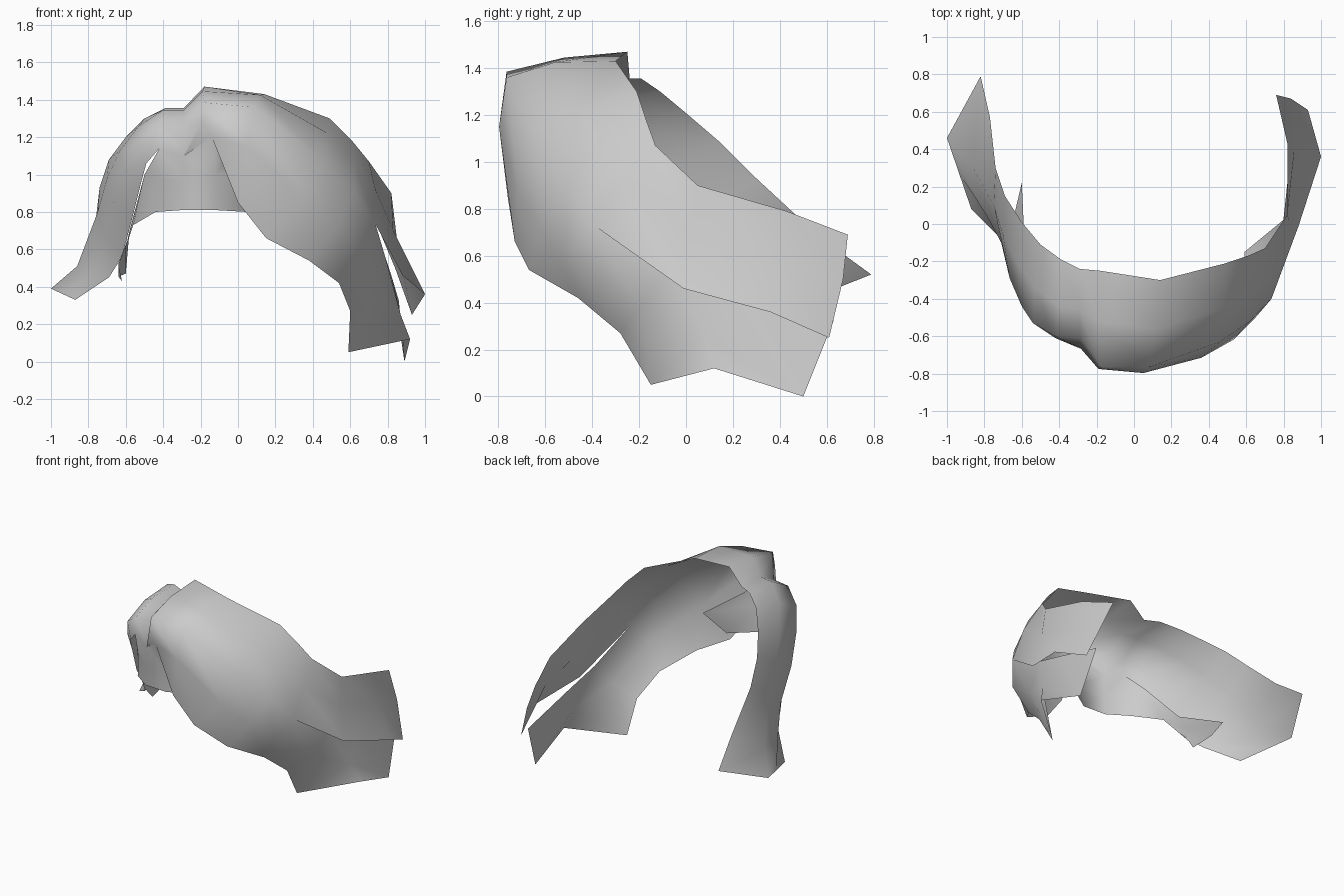
import bpy, bmesh, math

grey = bpy.data.materials.new("hair_grey")
grey.diffuse_color = (0.6, 0.6, 0.6, 1)


def sheet(name, grids):
    """Join lofted grids of cross-sections into one smooth open sheet."""
    bm = bmesh.new()
    for cols, flip in grids:
        vs = [[bm.verts.new(p) for p in c] for c in cols]
        for a, b in zip(vs, vs[1:]):
            for j in range(len(a) - 1):
                f = [a[j], a[j + 1], b[j + 1], b[j]]
                bm.faces.new(f[::-1] if flip else f)
    bmesh.ops.remove_doubles(bm, verts=bm.verts[:], dist=0.001)
    me = bpy.data.meshes.new(name)
    bm.to_mesh(me)
    bm.free()
    for p in me.polygons:
        p.use_smooth = True
    me.materials.append(grey)
    ob = bpy.data.objects.new(name, me)
    bpy.context.collection.objects.link(ob)
    return ob


# Large swept fringe: sections from the parting to the temple, top to bottom
sweep = [
    [(-.18, -.25, 1.47), (-.19, -.52, 1.445), (-.18, -.765, 1.385), (-.19, -.775, 1.28), (-.14, -.77, 1.20)],
    [(.14, -.30, 1.43), (.12, -.56, 1.425), (.08, -.765, 1.36), (.05, -.797, 1.15), (.00, -.76, .85)],
    [(.49, -.21, 1.30), (.48, -.45, 1.22), (.46, -.63, 1.07), (.36, -.715, .87), (.15, -.73, .66)],
    [(.61, -.17, 1.18), (.62, -.37, 1.07), (.62, -.52, .90), (.53, -.62, .72), (.38, -.67, .54)],
    [(.70, -.13, 1.07), (.735, -.28, .92), (.735, -.40, .735), (.65, -.50, .60), (.54, -.46, .42)],
]
# Upper side lock, outside
upper_lock = [
    sweep[-1][:3],
    [(.82, .05, .90), (.83, .02, .70), (.88, -.01, .46)],
    [(.82, .43, .79), (.86, .42, .57), (1.0, .36, .36)],
    [(.76, .69, .69), (.84, .67, .50), (.93, .61, .25)],
]
# Lower side lock, tucked under the upper one
lower_lock = [
    sweep[-1][2:],
    [(.79, -.06, .55), (.75, -.20, .38), (.60, -.28, .27)],
    [(.82, .22, .46), (.87, .08, .25), (.59, -.15, .05)],
    [(.86, .63, .325), (.89, .50, .0), (.92, .12, .12)],
]

# Narrow side lock: sections from the parting to the tip
side = [
    [(-.29, -.24, 1.355), (-.29, -.46, 1.345), (-.29, -.61, 1.27), (-.29, -.66, 1.10)],
    [(-.39, -.19, 1.355), (-.40, -.44, 1.345), (-.42, -.60, 1.26), (-.42, -.61, 1.14)],
    [(-.50, -.11, 1.30), (-.53, -.34, 1.26), (-.54, -.53, 1.17), (-.49, -.56, 1.06)],
    [(-.60, .01, 1.20), (-.63, -.20, 1.13), (-.60, -.44, 1.02), (-.52, -.50, .95)],
    [(-.69, .15, 1.08), (-.70, -.06, .98), (-.665, -.29, .85), (-.57, -.38, .75)],
    [(-.74, .30, .93), (-.75, .10, .80), (-.71, -.10, .66), (-.62, -.22, .56)],
    [(-.77, .57, .68), (-.86, .30, .51), (-.79, .05, .47), (-.69, -.10, .45)],
    [(-.82, .79, .52), (-1.0, .46, .39), (-.935, .27, .36), (-.87, .08, .33)],
]
# Fold closing the parting
parting = [sweep[0][:4], side[0]]
notch = [sweep[0][3:], [side[0][3], (-.288, -.662, 1.102)]]
# Inner fringe running behind both locks, ending in a small pointed wisp
inner = [
    [(-.04, -.62, 1.10), (.12, -.37, 1.0), (.05, -.55, .80)],
    [sweep[0][4], (-.12, -.72, 1.0), (-.12, -.67, .81)],
    [side[0][3], (-.29, -.665, .96), (-.30, -.66, .81)],
    [side[1][3], (-.42, -.575, .97), (-.44, -.55, .80)],
    [(-.50, -.48, 1.0), (-.53, -.42, .87), (-.56, -.36, .73)],
    [(-.58, -.22, .70), (-.60, -.20, .61), (-.64, -.19, .52)],
    [(-.60, .22, .47), (-.64, .05, .455), (-.62, -.12, .43)],
]

sheet("hair_fringe", [(sweep, False), (upper_lock, False), (lower_lock, False),
                      (side, True), (parting, True), (notch, True), (inner, True)])
